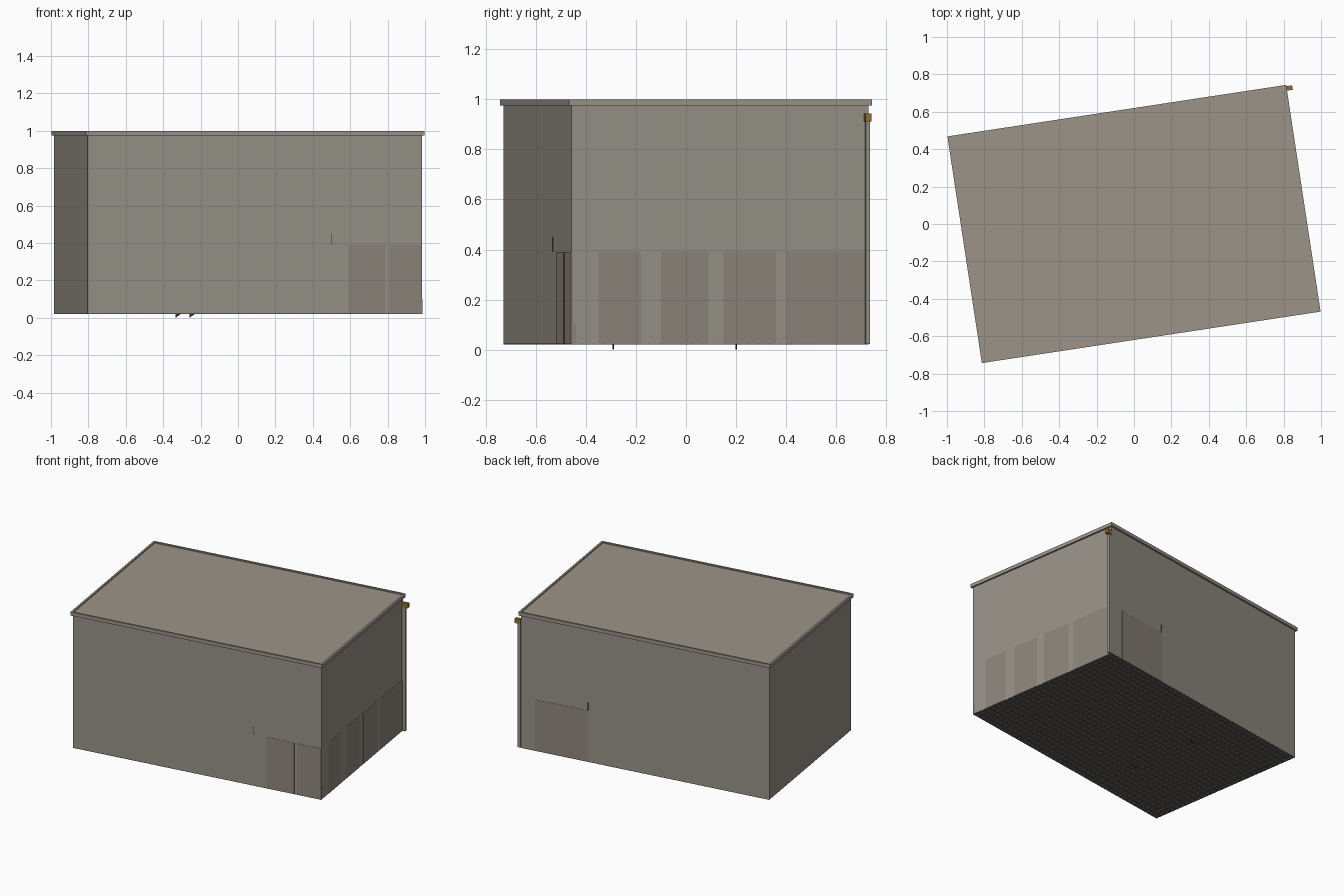
import bpy, bmesh
from math import radians
from mathutils import Matrix, Vector

if "Cube" in bpy.data.objects:
    bpy.data.objects.remove(bpy.data.objects["Cube"])

ROT = Matrix.Rotation(radians(8.64), 4, 'Z')   # whole building is turned in plan
HX, HY = 0.904, 0.601                          # half size of the walls
LX, LY = 0.916, 0.613                          # half size of the roof


def material(name, rgb):
    m = bpy.data.materials.new(name)
    m.diffuse_color = (*rgb, 1)
    m.use_nodes = True
    m.node_tree.nodes["Principled BSDF"].inputs["Base Color"].default_value = m.diffuse_color
    return m


WALL = material("wall_stone", (0.31, 0.29, 0.245))
ROOF = material("roof_stone", (0.33, 0.295, 0.25))
PANEL = material("panel_stone", (0.27, 0.235, 0.20))
DARK = material("dark_metal", (0.04, 0.035, 0.03))
BRASS = material("brass", (0.28, 0.17, 0.03))
TILE = material("floor_tile", (0.13, 0.125, 0.115))


def boxes(name, bounds, mat):
    """One object holding boxes given as (x0, x1, y0, y1, z0, z1)."""
    bm = bmesh.new()
    for x0, x1, y0, y1, z0, z1 in bounds:
        c = Vector(((x0 + x1) / 2, (y0 + y1) / 2, (z0 + z1) / 2))
        size = Matrix.Diagonal((x1 - x0, y1 - y0, z1 - z0, 1))
        bmesh.ops.create_cube(bm, size=1, matrix=ROT @ Matrix.Translation(c) @ size)
    return finish(name, bm, mat)


def finish(name, bm, mat):
    me = bpy.data.meshes.new(name)
    bm.to_mesh(me)
    bm.free()
    me.materials.append(mat)
    ob = bpy.data.objects.new(name, me)
    bpy.context.collection.objects.link(ob)
    return ob


# Main walls
boxes("walls", [(-HX, HX, -HY, HY, 0.023, 0.98)], WALL)

# Overhanging roof slab with a shallow raised rim
boxes("roof_slab", [(-LX + 0.001, LX - 0.001, -LY + 0.001, LY - 0.001, 0.975, 0.992)], ROOF)
W = 0.014
boxes("roof_rim", [
    (-LX, LX, -LY, -LY + W, 0.975, 1.0),
    (-LX, LX, LY - W, LY, 0.975, 1.0),
    (-LX, -LX + W, -LY + W, LY - W, 0.975, 1.0),
    (LX - W, LX, -LY + W, LY - W, 0.975, 1.0)], ROOF)

# Low wall panels on the right, front and back
P = 0.0015
right = [(-0.491, -0.32, 0.39), (-0.239, -0.047, 0.39), (0.014, 0.227, 0.39),
         (0.267, 0.601, 0.39), (-0.601, -0.583, 0.10)]
boxes("right_panels", [(HX - 0.01, HX + P, a, b, 0.022, h) for a, b, h in right], PANEL)
boxes("front_panels", [(a, b, -HY - P, -HY + 0.01, 0.022, 0.39)
                       for a, b in [(0.505, 0.707), (0.728, 0.904)]], PANEL)
boxes("back_panel", [(0.415, 0.80, HY - 0.01, HY + P, 0.022, 0.39)], PANEL)

# Thin rod ends showing through the front and back walls
boxes("rod_ends", [(0.413, 0.416, -HY - 0.002, HY + 0.002, 0.39, 0.45)], DARK)

# Corner downpipe and its brass head
boxes("downpipe", [(HX, 0.927, 0.586, 0.602, 0.022, 0.92)], WALL)
boxes("downpipe_head", [(HX, 0.947, 0.582, 0.606, 0.912, 0.944)], BRASS)

# Tiled underside
NX, NY = 40, 27
px, py, g = 2 * HX / NX, 2 * HY / NY, 0.0012
boxes("floor_tiles", [(-HX + i * px + g, -HX + (i + 1) * px - g,
                       -HY + j * py + g, -HY + (j + 1) * py - g, 0.020, 0.0235)
                      for i in range(NX) for j in range(NY)], TILE)

# Two small wedge feet poking out below the floor
bm = bmesh.new()
for x, y in [(-0.335, 0.20), (-0.26, -0.29)]:
    v = [bm.verts.new((x + dx, y + dy, z)) for dy in (-0.003, 0.003)
         for dx, z in ((0, 0.021), (0.0, 0.0), (0.03, 0.021))]
    bm.faces.new(v[:3])
    bm.faces.new(v[3:])
    for k in range(3):
        n = (k + 1) % 3
        bm.faces.new((v[k], v[n], v[n + 3], v[k + 3]))
bmesh.ops.recalc_face_normals(bm, faces=bm.faces)
finish("wedge_feet", bm, DARK)
